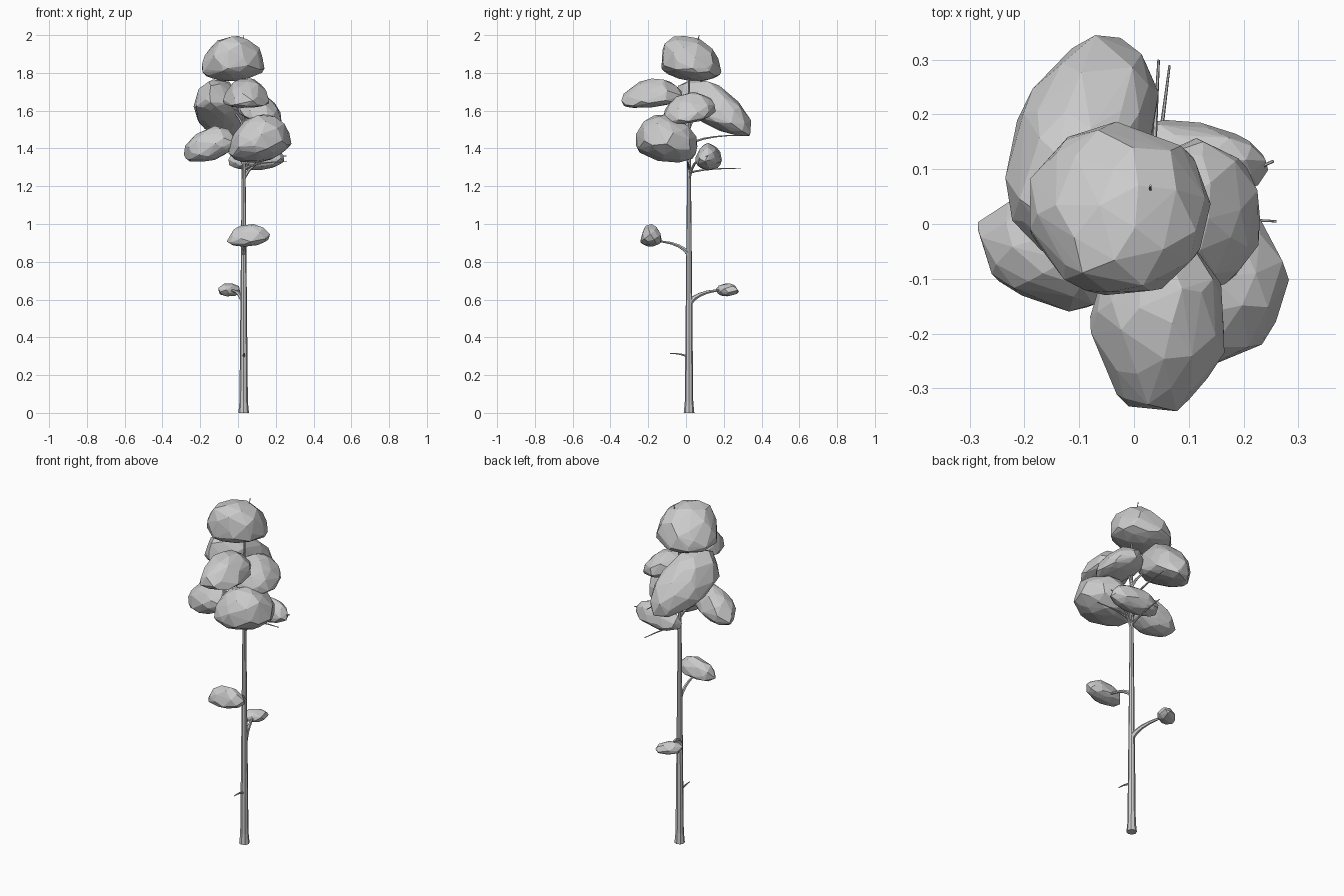
import bpy, bmesh, math, random
from mathutils import Vector

if "Cube" in bpy.data.objects:
    bpy.data.objects.remove(bpy.data.objects["Cube"])

random.seed(4)
AXIS = Vector((.03, .016, 0))


def tube(name, pts, radii, sides=6):
    """Tapered faceted limb along points."""
    cu = bpy.data.curves.new(name, 'CURVE')
    cu.dimensions = '3D'
    cu.bevel_depth = 1.0
    cu.bevel_resolution = (sides - 4) // 2
    cu.use_fill_caps = True
    sp = cu.splines.new('POLY')
    sp.points.add(len(pts) - 1)
    for p, co, r in zip(sp.points, pts, radii):
        p.co = (*co, 1)
        p.radius = r
    sp.use_smooth = False
    ob = bpy.data.objects.new(name, cu)
    bpy.context.collection.objects.link(ob)
    bpy.ops.object.select_all(action='DESELECT')
    ob.select_set(True)
    bpy.context.view_layer.objects.active = ob
    bpy.ops.object.convert(target='MESH')


def branch(name, z, tip, r=.008):
    """Limb that rises off the trunk at height z, then levels out to its tip."""
    a, c = AXIS + Vector((0, 0, z)), Vector(tip)
    b = a.lerp(c, .25)
    b.z = max(a.z, c.z)
    n = 5
    ts = [i / n for i in range(n + 1)]
    pts = [a * (1 - t) ** 2 + b * 2 * t * (1 - t) + c * t * t for t in ts]
    tube(name, pts, [r * (1 - .7 * t) for t in ts])


def clump(name, lo, hi, slant=(0, 0), flat=.5, n=56, yaw=0, peak=0):
    """Faceted leaf clump: hull of a slanted dome fitted to a box."""
    lo, hi = Vector(lo), Vector(hi)
    size = hi - lo
    steep = [slant[k] * size[k] / size.z for k in (0, 1)]
    squash = 1 - min(.7, (abs(steep[0]) + abs(steep[1])) / 2)
    c, s = math.cos(yaw), math.sin(yaw)
    pts = []
    for i in range(n):
        h = 1 - (2 * i + 1) / n
        a = i * 2.4 + random.uniform(-.25, .25)
        r = math.sqrt(1 - h * h)
        p = Vector((r * math.cos(a), r * math.sin(a), h)) * random.uniform(.95, 1.04)
        if p.z < 0:
            p.z *= flat
        else:
            p.y -= peak * p.z
        if yaw:
            p.y *= .65
            p.x, p.y = c * p.x - s * p.y, s * p.x + c * p.y
        p.z = p.z * squash + steep[0] * p.x + steep[1] * p.y
        pts.append(p)
    mn = [min(p[k] for p in pts) for k in range(3)]
    mx = [max(p[k] for p in pts) for k in range(3)]
    bm = bmesh.new()
    for p in pts:
        bm.verts.new([lo[k] + size[k] * (p[k] - mn[k]) / (mx[k] - mn[k]) for k in range(3)])
    out = bmesh.ops.convex_hull(bm, input=bm.verts)
    loose = {v for v in out['geom_interior'] + out['geom_unused'] if isinstance(v, bmesh.types.BMVert)}
    bmesh.ops.delete(bm, geom=list(loose), context='VERTS')
    bmesh.ops.recalc_face_normals(bm, faces=bm.faces)
    me = bpy.data.meshes.new(name)
    bm.to_mesh(me)
    bm.free()
    bpy.context.collection.objects.link(bpy.data.objects.new(name, me))
    return (lo + hi) / 2


# Trunk with a flared foot and a thin leaning tip
heights = [0, .06] + [.3 * i for i in range(1, 7)]
tube("trunk", [AXIS + Vector((0, 0, z)) for z in heights] + [Vector((.03, .07, 2))],
     [.028] + [.023 - .01 * z for z in heights[1:]] + [.002], 8)

# Leaf clumps
clump("leaves_top", (-.19, -.13, 1.755), (.14, .187, 1.995), (.03, -.06), .4, n=60, peak=.2)
crown = {
    "high_back": clump("leaves_high_back", (-.235, -.06, 1.465), (.045, .345, 1.765), (0, -.3), .35, n=64, yaw=1.2),
    "high_front": clump("leaves_high_front", (-.08, -.342, 1.615), (.165, -.02, 1.77), (0, .06), .25),
    "high_right": clump("leaves_high_right", (0, -.12, 1.53), (.23, .157, 1.7), (-.14, .1), .35),
    "front_right": clump("leaves_front_right", (-.05, -.265, 1.325), (.283, .06, 1.58), (.08, -.08), n=64),
    "left": clump("leaves_left", (-.285, -.16, 1.33), (-.02, .04, 1.52), (.18, 0), .6, yaw=-.35),
    "right": clump("leaves_right", (-.05, .05, 1.285), (.245, .19, 1.43), (.03, 0), .6, yaw=-.2),
}
mid = clump("leaves_mid", (-.06, -.242, .88), (.17, -.128, 1), (.06, 0), .4, n=36)
low = clump("leaves_low", (-.105, .155, .617), (.012, .28, .685), flat=.8, n=28, yaw=.8)

# A branch from the trunk into the heart of every clump
for name, centre in crown.items():
    branch(name + "_branch", centre.z - .11, centre)
branch("mid_branch", .84, mid - Vector((0, 0, .03)), .013)
branch("low_branch", .58, low, .016)

# Bare twigs poking out between the clumps
branch("stub_twig", .29, (.035, -.085, .315))
branch("back_twig", 1.27, (.065, .29, 1.295), .007)
branch("side_twig", 1.29, (.26, .005, 1.33), .007)
branch("right_twig", 1.24, (.255, .115, 1.36), .009)
branch("upper_back_twig", 1.42, (.045, .3, 1.47))
